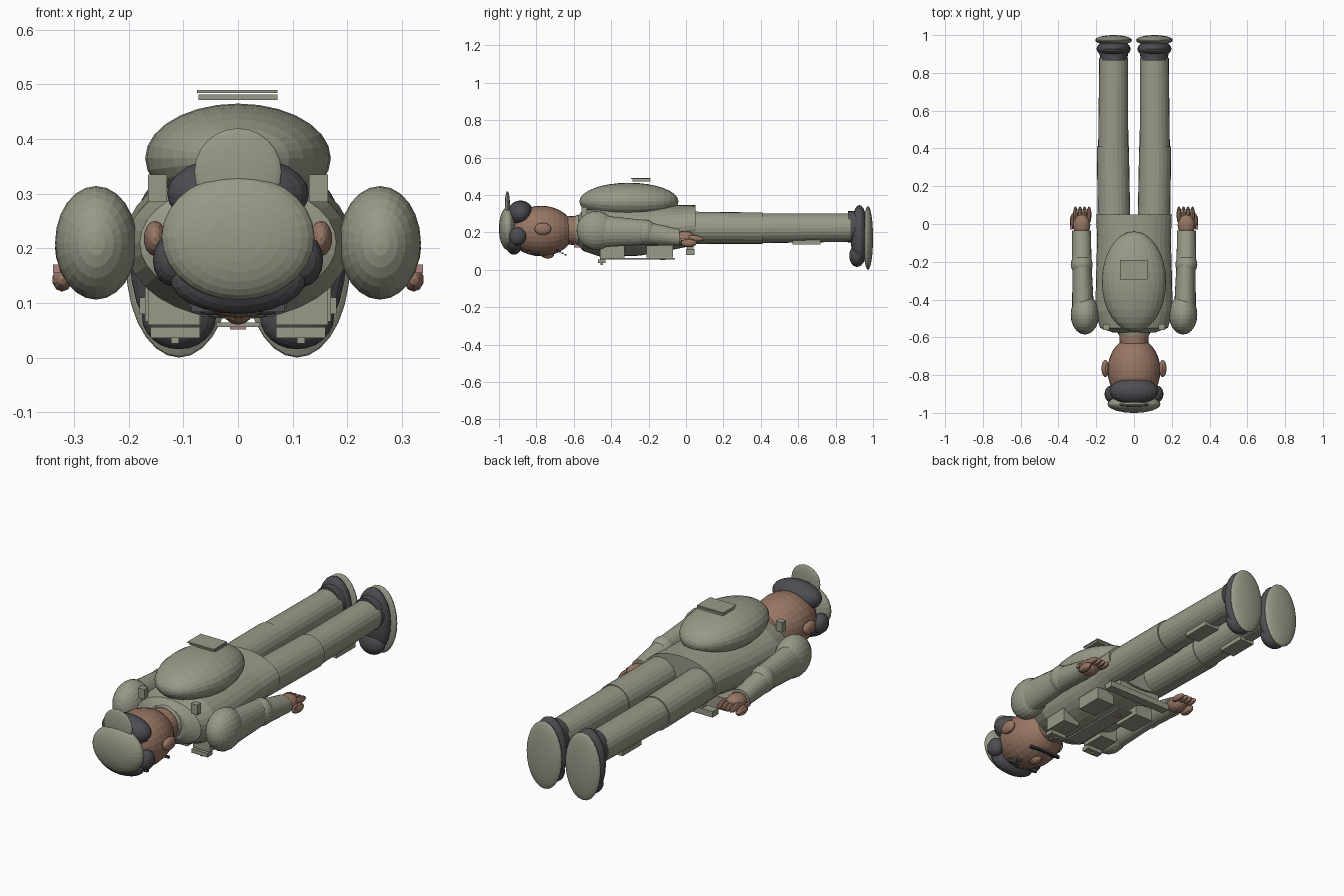
import bpy, bmesh, math
from mathutils import Matrix, Vector

cube = bpy.data.objects.get("Cube")
if cube:
    bpy.data.objects.remove(cube, do_unlink=True)


def material(name, rgb):
    m = bpy.data.materials.new(name)
    m.use_nodes = True
    m.diffuse_color = (*rgb, 1)
    m.node_tree.nodes["Principled BSDF"].inputs["Base Color"].default_value = (*rgb, 1)
    return m


CLOTH = material("grey green cloth", (0.32, 0.32, 0.25))
SKIN = material("brown skin", (0.31, 0.18, 0.125))
DARK = material("charcoal", (0.075, 0.075, 0.085))
PINK = material("dusty pink", (0.42, 0.22, 0.22))


def finish(name, bm, mat):
    bmesh.ops.recalc_face_normals(bm, faces=bm.faces)
    mesh = bpy.data.meshes.new(name)
    bm.to_mesh(mesh)
    bm.free()
    mesh.materials.append(mat)
    obj = bpy.data.objects.new(name, mesh)
    bpy.context.collection.objects.link(obj)
    return obj


def ball(name, centre, radii, mat, segs=24, tilt=0):
    """Ellipsoid whose poles lie along the body (y)."""
    bm = bmesh.new()
    bmesh.ops.create_uvsphere(bm, u_segments=segs, v_segments=segs // 2 + 2, radius=1)
    bm.transform(Matrix.Translation(centre) @ Matrix.Rotation(tilt, 4, 'X')
                 @ Matrix.Diagonal((*radii, 1)) @ Matrix.Rotation(math.pi / 2, 4, 'X'))
    return finish(name, bm, mat)


def box(name, lo, hi, mat, tilt=0):
    lo, hi = Vector(lo), Vector(hi)
    bm = bmesh.new()
    bmesh.ops.create_cube(bm, size=1)
    bm.transform(Matrix.Translation((lo + hi) / 2) @ Matrix.Rotation(tilt, 4, 'Y')
                 @ Matrix.Diagonal((*(hi - lo), 1)))
    return finish(name, bm, mat)


def loft(name, stations, mat, segs=24):
    """Capped tube of ellipses along y; station = (x, y, z, rx, rz)."""
    bm = bmesh.new()
    rings = []
    for x, y, z, rx, rz in stations:
        angles = [2 * math.pi * i / segs for i in range(segs)]
        rings.append([bm.verts.new((x + rx * math.cos(a), y, z + rz * math.sin(a)))
                      for a in angles])
    for a, b in zip(rings, rings[1:]):
        for i in range(segs):
            j = (i + 1) % segs
            bm.faces.new((a[i], a[j], b[j], b[i]))
    bm.faces.new(rings[0])
    bm.faces.new(rings[-1])
    return finish(name, bm, mat)


# Head and face (face looks down)
ball("head", (0, -0.775, 0.207), (0.14, 0.175, 0.135), SKIN, 28)
ball("nose", (0, -0.74, 0.08), (0.025, 0.035, 0.02), SKIN, 12)
loft("neck", [(0, -0.65, 0.21, 0.075, 0.075), (0, -0.53, 0.21, 0.08, 0.08)], SKIN)
loft("collar", [(0, -0.59, 0.21, 0.08, 0.08), (0, -0.55, 0.21, 0.10, 0.09)], CLOTH)
box("collar_tab", (-0.03, -0.60, 0.12), (0.03, -0.56, 0.14), PINK)

# Hair and cap
ball("back_hair", (0, -0.885, 0.30), (0.13, 0.07, 0.07), DARK)
ball("fringe", (0, -0.92, 0.145), (0.125, 0.045, 0.065), DARK)
ball("cap", (0, -0.953, 0.22), (0.14, 0.047, 0.115), CLOTH, 28)
ball("cap_flap", (0, -0.955, 0.34), (0.08, 0.014, 0.08), CLOTH)

# Moustache of stacked bars
for i in range(4):
    y, z, half = -0.695 + i * 0.015, 0.105 - i * 0.008, 0.09 - abs(i - 1) * 0.012
    box(f"moustache_bar_{i + 1}", (-half, y, z - 0.006), (half, y + 0.011, z + 0.004), DARK)

# Body
loft("torso", [(0, -0.575, 0.21, 0.11, 0.08), (0, -0.55, 0.21, 0.18, 0.11),
               (0, -0.46, 0.205, 0.205, 0.135), (0, -0.25, 0.21, 0.20, 0.135),
               (0, -0.08, 0.225, 0.195, 0.12), (0, 0.05, 0.238, 0.20, 0.107)], CLOTH, 32)
box("belt", (-0.18, 0.0, 0.08), (0.18, 0.045, 0.11), CLOTH)
box("belt_mount", (-0.12, 0.005, 0.10), (0.12, 0.04, 0.18), CLOTH)
box("front_panel", (-0.04, -0.46, 0.056), (0.04, -0.06, 0.064), CLOTH)
box("chest_badge", (-0.015, -0.14, 0.051), (0.015, -0.11, 0.057), PINK)

# Backpack with its raised plate
ball("backpack", (0, -0.305, 0.365), (0.17, 0.265, 0.10), CLOTH, 28)
box("pack_plate", (-0.072, -0.285, 0.472), (0.072, -0.19, 0.482), CLOTH)
box("pack_plate_edge", (-0.075, -0.295, 0.484), (0.072, -0.19, 0.49), CLOTH)

for side, s in (("left", 1), ("right", -1)):
    def pair(lo, hi):
        xs = sorted((s * lo[0], s * hi[0]))
        return (xs[0], *lo[1:]), (xs[1], *hi[1:])

    # Ears, side hair and eyes
    ball(f"{side}_ear", (s * 0.152, -0.765, 0.218), (0.021, 0.045, 0.033), SKIN, 14)
    ball(f"{side}_side_hair", (s * 0.12, -0.90, 0.178), (0.036, 0.045, 0.048), DARK, 16)
    ball(f"{side}_eye", (s * 0.05, -0.80, 0.087), (0.022, 0.014, 0.01), DARK, 12)
    box(f"{side}_brow", *pair((0.025, -0.845, 0.083), (0.085, -0.83, 0.102)), DARK)

    # Straps and pockets
    box(f"{side}_shoulder_strap", *pair((0.13, -0.56, 0.285), (0.165, -0.53, 0.335)), CLOTH)
    box(f"{side}_chest_pocket", *pair((0.07, -0.46, 0.06), (0.165, -0.33, 0.13)), CLOTH)
    box(f"{side}_chest_flap", *pair((0.07, -0.47, 0.036), (0.16, -0.43, 0.056)), CLOTH)
    box(f"{side}_flap_button", *pair((0.108, -0.457, 0.026), (0.123, -0.443, 0.037)), CLOTH)
    box(f"{side}_waist_pocket", *pair((0.07, -0.21, 0.066), (0.17, -0.07, 0.13)), CLOTH)

    # Arm
    ball(f"{side}_shoulder", (s * 0.26, -0.48, 0.21), (0.075, 0.105, 0.104), CLOTH)
    loft(f"{side}_upper_arm", [(s * 0.27, -0.45, 0.205, 0.058, 0.085),
                               (s * 0.275, -0.21, 0.20, 0.05, 0.065)], CLOTH)
    ball(f"{side}_elbow", (s * 0.277, -0.215, 0.20), (0.058, 0.057, 0.068), CLOTH)
    loft(f"{side}_forearm", [(s * 0.277, -0.21, 0.195, 0.052, 0.062),
                             (s * 0.278, -0.035, 0.172, 0.05, 0.045)], CLOTH)
    ball(f"{side}_palm", (s * 0.277, -0.005, 0.168), (0.046, 0.058, 0.04), SKIN, 16)
    for i in range(4):
        ball(f"{side}_finger_{i + 1}", (s * (0.238 + i * 0.024), 0.048, 0.168),
             (0.0135, 0.046, 0.018), SKIN, 10, -0.1)
    ball(f"{side}_thumb", (s * 0.322, 0.015, 0.143), (0.019, 0.042, 0.023), SKIN, 10)
    box(f"{side}_cuff_tab", *pair((0.325, -0.03, 0.155), (0.339, -0.005, 0.17)), PINK)

    # Leg
    loft(f"{side}_thigh", [(s * 0.105, -0.02, 0.225, 0.086, 0.086),
                           (s * 0.112, 0.41, 0.222, 0.085, 0.084)], CLOTH)
    loft(f"{side}_shin", [(s * 0.11, 0.39, 0.222, 0.08, 0.08),
                          (s * 0.108, 0.88, 0.225, 0.076, 0.076)], CLOTH)
    box(f"{side}_shin_pocket", *pair((0.07, 0.57, 0.135), (0.15, 0.72, 0.18)), CLOTH)
    loft(f"{side}_ankle", [(s * 0.107, 0.865, 0.23, 0.07, 0.083),
                           (s * 0.107, 0.93, 0.225, 0.08, 0.09)], DARK)

    # Boot and sole
    ball(f"{side}_boot", (s * 0.108, 0.927, 0.183), (0.09, 0.047, 0.163), DARK)
    ball(f"{side}_boot_toe", (s * 0.108, 0.915, 0.075), (0.068, 0.042, 0.06), DARK)
    ball(f"{side}_sole", (s * 0.108, 0.973, 0.17), (0.097, 0.027, 0.17), CLOTH, 28)
